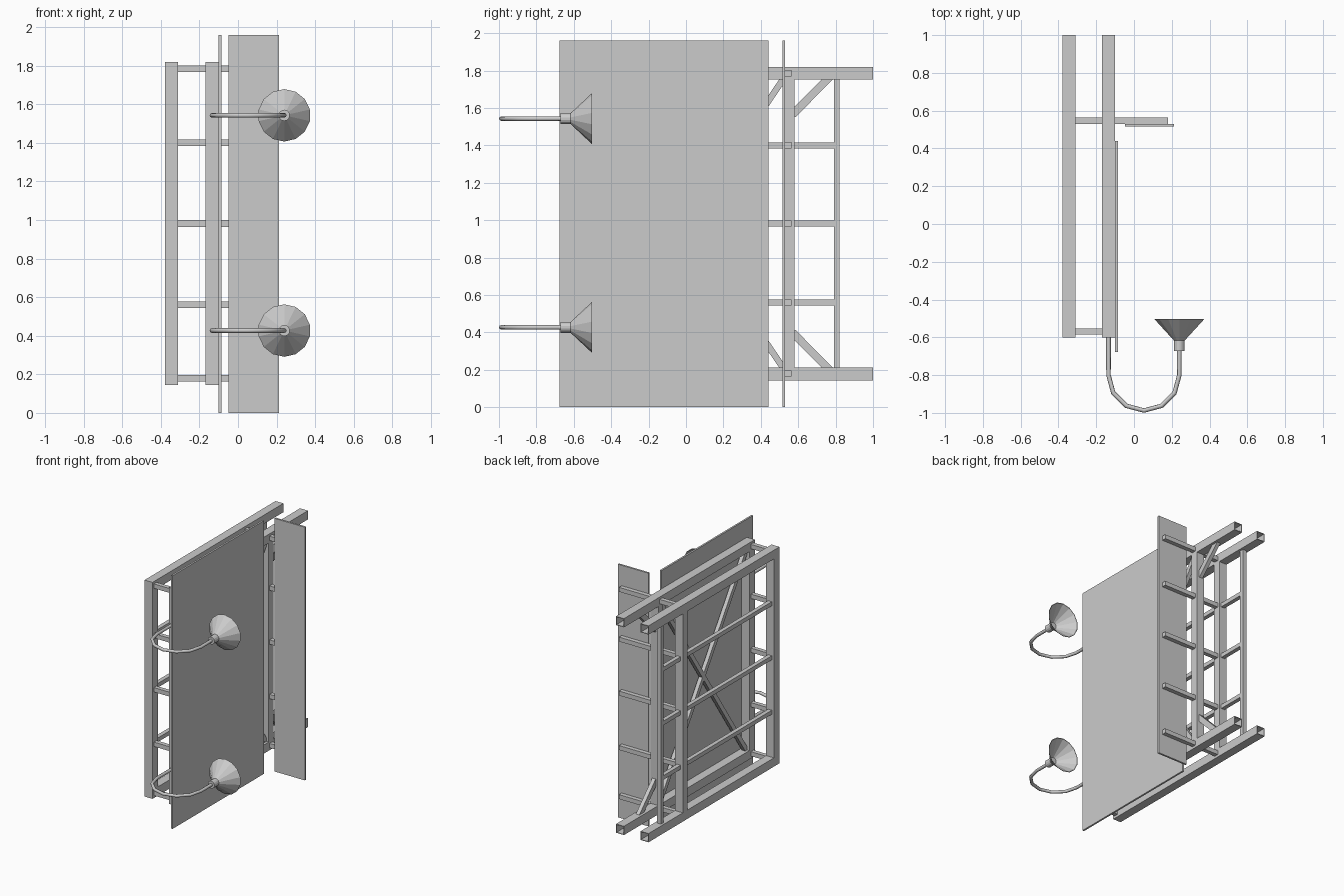
import bpy, bmesh, math
from mathutils import Matrix, Vector

if "Cube" in bpy.data.objects:
    bpy.data.objects.remove(bpy.data.objects["Cube"])

MID = 0.982                      # mid height of the frame
BACK, FRONT = -0.345, -0.135     # x planes of the two welded frames
LEVELS = [0.18, 0.56, 0.982, 1.40, 1.785]


def finish(name, bm):
    bmesh.ops.recalc_face_normals(bm, faces=bm.faces)
    me = bpy.data.meshes.new(name)
    bm.to_mesh(me)
    bm.free()
    ob = bpy.data.objects.new(name, me)
    bpy.context.collection.objects.link(ob)
    return ob


def box(name, x0, x1, y0, y1, z0, z1):
    bm = bmesh.new()
    m = Matrix.Translation(((x0 + x1) / 2, (y0 + y1) / 2, (z0 + z1) / 2))
    m = m @ Matrix.Diagonal((x1 - x0, y1 - y0, z1 - z0, 1))
    bmesh.ops.create_cube(bm, size=1, matrix=m)
    return finish(name, bm)


def brace(name, x, a, b, width, depth=0.03):
    """Flat diagonal bar in the yz plane from a to b."""
    a, b = Vector((x, *a)), Vector((x, *b))
    d = b - a
    m = Matrix.Translation((a + b) / 2) @ Matrix.Rotation(math.atan2(d.z, d.y), 4, 'X')
    bm = bmesh.new()
    bmesh.ops.create_cube(bm, size=1, matrix=m @ Matrix.Diagonal((depth, d.length, width, 1)))
    return finish(name, bm)


def open_tube(name, x, y0, y1, z, half=0.034, wall=0.005):
    """Hollow square tube along y with open ends."""
    bm = bmesh.new()
    rings = []
    for y, h in ((y0, half), (y1, half), (y1, half - wall), (y0, half - wall)):
        rings.append([bm.verts.new((x + sx * h, y, z + sz * h))
                      for sx, sz in ((-1, -1), (1, -1), (1, 1), (-1, 1))])
    for i in range(4):
        a, b = rings[i], rings[(i + 1) % 4]
        for k in range(4):
            n = (k + 1) % 4
            bm.faces.new((a[k], a[n], b[n], b[k]))
    return finish(name, bm)


def lathe_y(name, profile, x, z, sides):
    """Closed profile of (radius, y) points turned around a y axis."""
    bm = bmesh.new()
    rings = [[bm.verts.new((x + r * math.sin(2 * math.pi * k / sides), y,
                            z + r * math.cos(2 * math.pi * k / sides)))
              for k in range(sides)] for r, y in profile]
    for i in range(len(rings)):
        a, b = rings[i], rings[(i + 1) % len(rings)]
        for k in range(sides):
            n = (k + 1) % sides
            bm.faces.new((a[k], a[n], b[n], b[k]))
    return finish(name, bm)


# Sign panels
box("main_panel", -0.10, -0.086, -0.677, 0.44, 0, 1.96)
box("side_panel", -0.048, 0.212, 0.515, 0.53, 0, 1.96)

# Two main frames: hollow rails, end posts and inner posts
for side, x in (("back", BACK), ("front", FRONT)):
    box(side + "_end_post", x - 0.034, x + 0.034, -0.602, -0.534, MID - 0.838, MID + 0.838)
    for level, z in (("lower", MID - 0.804), ("upper", MID + 0.804)):
        open_tube(f"{side}_{level}_rail", x, -0.534, 1.0, z)
    box(side + "_inner_post", x - 0.034, x + 0.034, 0.52, 0.58, MID - 0.77, MID + 0.77)

# Ladder on the back frame
box("ladder_post", BACK - 0.016, BACK + 0.016, 0.79, 0.822, MID - 0.77, MID + 0.77)
for z in LEVELS[1:4]:
    for y0, y1 in ((-0.534, 0.52), (0.58, 0.79)):
        box("ladder_rung", BACK - 0.016, BACK + 0.016, y0, y1, z - 0.016, z + 0.016)

# Cross ties between frames, and long arms carrying the side panel
for z in LEVELS:
    box("frame_tie", BACK + 0.034, FRONT - 0.034, -0.585, -0.552, z - 0.017, z + 0.017)
    box("panel_arm", BACK + 0.034, 0.18, 0.53, 0.563, z - 0.017, z + 0.017)

# Diagonal bracing in the front frame, mirrored top to bottom
for s in (-1, 1):
    brace("cross_brace", FRONT, (-0.535, MID - s * 0.775), (0.522, MID + s * 0.775), 0.034)
    brace("corner_brace", FRONT, (0.57, MID + s * 0.583), (0.77, MID + s * 0.785), 0.042)

# Gooseneck lamps
for z in (0.427, 1.543):
    cx, r = 0.0525, 0.1875
    path = [(cx - r, -0.6)]
    path += [(cx - r * math.cos(math.pi * i / 6), -0.8 - r * math.sin(math.pi * i / 6))
             for i in range(7)]
    path.append((cx + r, -0.66))
    cu = bpy.data.curves.new("lamp_arm", 'CURVE')
    cu.dimensions = '3D'
    cu.bevel_depth = 0.012
    cu.bevel_resolution = 2
    cu.use_fill_caps = True
    sp = cu.splines.new('POLY')
    sp.points.add(len(path) - 1)
    for p, (px, py) in zip(sp.points, path):
        p.co = (px, py, z, 1)
    bpy.context.collection.objects.link(bpy.data.objects.new("lamp_arm", cu))

    bm = bmesh.new()
    bmesh.ops.create_cone(bm, cap_ends=True, segments=14, radius1=0.029, radius2=0.029,
                          depth=0.06, matrix=Matrix.Translation((cx + r, -0.642, z))
                          @ Matrix.Rotation(math.pi / 2, 4, 'X'))
    finish("lamp_socket", bm)
    lathe_y("lamp_shade", [(0.029, -0.617), (0.136, -0.503), (0.132, -0.503), (0.025, -0.614)],
            cx + r, z, 14)
